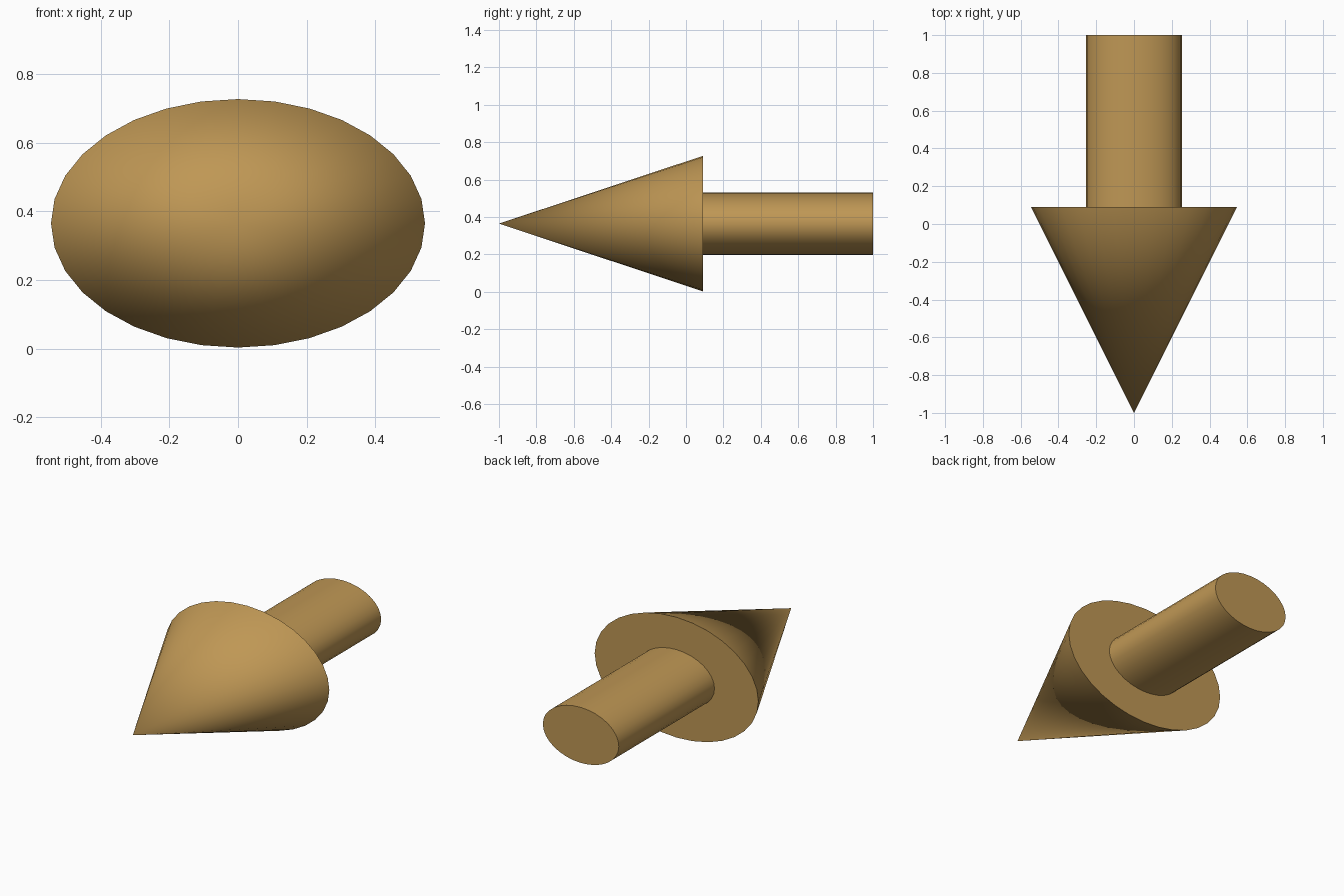
import bpy
import math

cube = bpy.data.objects.get("Cube")
if cube:
    bpy.data.objects.remove(cube, do_unlink=True)

# Single tan colour
tan = bpy.data.materials.new("tan")
tan.use_nodes = True
colour = (0.52, 0.31, 0.09, 1)
tan.diffuse_color = colour
tan.node_tree.nodes["Principled BSDF"].inputs["Base Color"].default_value = colour

AXIS_Z = 0.365
JOIN_Y = 0.09


def oval_part(name, front_radius, front_y, back_y, width, height):
    """Oval cone or cylinder lying along y, with its half width and half height."""
    bpy.ops.mesh.primitive_cone_add(
        vertices=32, radius1=1, radius2=front_radius, depth=back_y - front_y,
        location=(0, (front_y + back_y) / 2, AXIS_Z),
        rotation=(math.radians(90), 0, 0))
    part = bpy.context.object
    part.name = name
    part.scale = (width, height, 1)
    bpy.ops.object.transform_apply(location=False, rotation=True, scale=True)
    part.data.materials.append(tan)
    bpy.ops.object.shade_smooth_by_angle(angle=math.radians(30))
    return part


# Pointed head and flattened shaft
oval_part("arrow_head", 0, -1, JOIN_Y, 0.545, 0.362)
oval_part("arrow_shaft", 1, JOIN_Y, 1, 0.253, 0.167)
